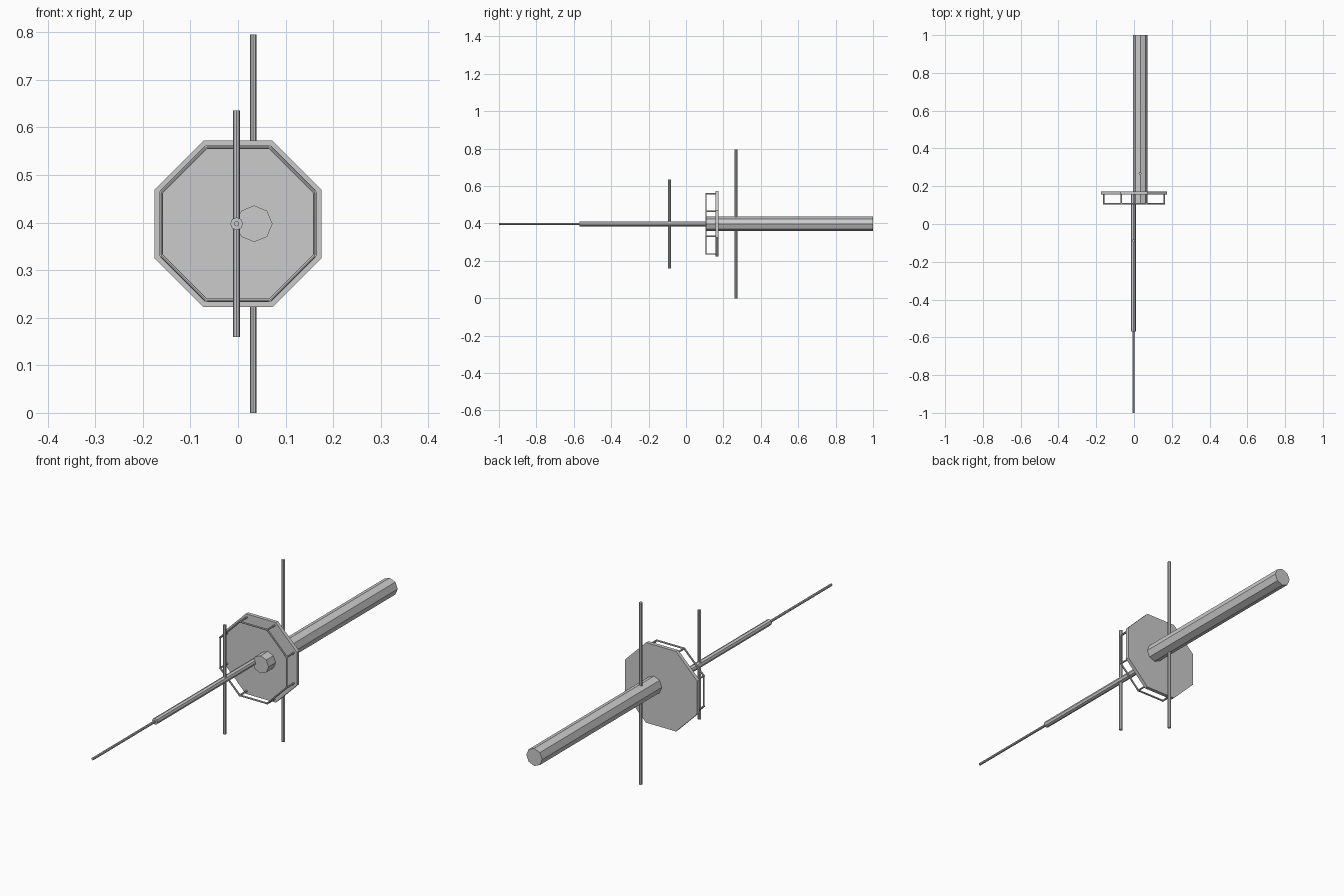
import bpy, math
from mathutils import Vector

if "Cube" in bpy.data.objects:
    bpy.data.objects.remove(bpy.data.objects["Cube"])

ZC = 0.3975  # height of the main axis


def rod(name, a, b, r, sides=8, turn=0.0):
    """Flat-faced prism running from point a to point b."""
    a, b = Vector(a), Vector(b)
    d = b - a
    bpy.ops.mesh.primitive_cylinder_add(vertices=sides, radius=r, depth=d.length,
                                        location=(a + b) / 2)
    o = bpy.context.object
    o.name = name
    if turn:
        for v in o.data.vertices:
            c, s = math.cos(turn), math.sin(turn)
            v.co.x, v.co.y = v.co.x * c - v.co.y * s, v.co.x * s + v.co.y * c
    o.rotation_euler = d.to_track_quat('Z', 'Y').to_euler()
    return o


# Handle: thick octagonal shaft, slightly off centre
rod("handle", (0.034, 0.108, ZC), (0.034, 1.0, ZC), 0.0385)

# Octagonal guard plate
rod("guard_plate", (0, 0.157, ZC), (0, 0.173, ZC), 0.175 / math.cos(math.pi / 8),
    turn=math.pi / 8)

# Slim shaft and fine tip at the front
rod("front_shaft", (-0.003, -0.57, ZC), (-0.003, 0.16, ZC), 0.0135)
rod("tip", (-0.003, -1.0, ZC), (-0.003, -0.56, ZC), 0.0055)

# Upright cross rods
rod("front_cross_rod", (-0.003, -0.088, ZC - 0.238), (-0.003, -0.088, ZC + 0.238), 0.0073)
rod("rear_cross_rod", (0.032, 0.267, 0.0), (0.032, 0.267, 0.795), 0.0073)

# Octagonal rail in front of the plate, with a post at each corner
R = 0.161 / math.cos(math.pi / 8)


def corner(i, y):
    t = math.pi / 8 + i * math.pi / 4
    return (R * math.cos(t), y, ZC + R * math.sin(t))


for i in range(8):
    rod(f"rail_{i}", corner(i, 0.107), corner(i + 1, 0.107), 0.0038)
    rod(f"rail_post_{i}", corner(i, 0.104), corner(i, 0.16), 0.0038)
